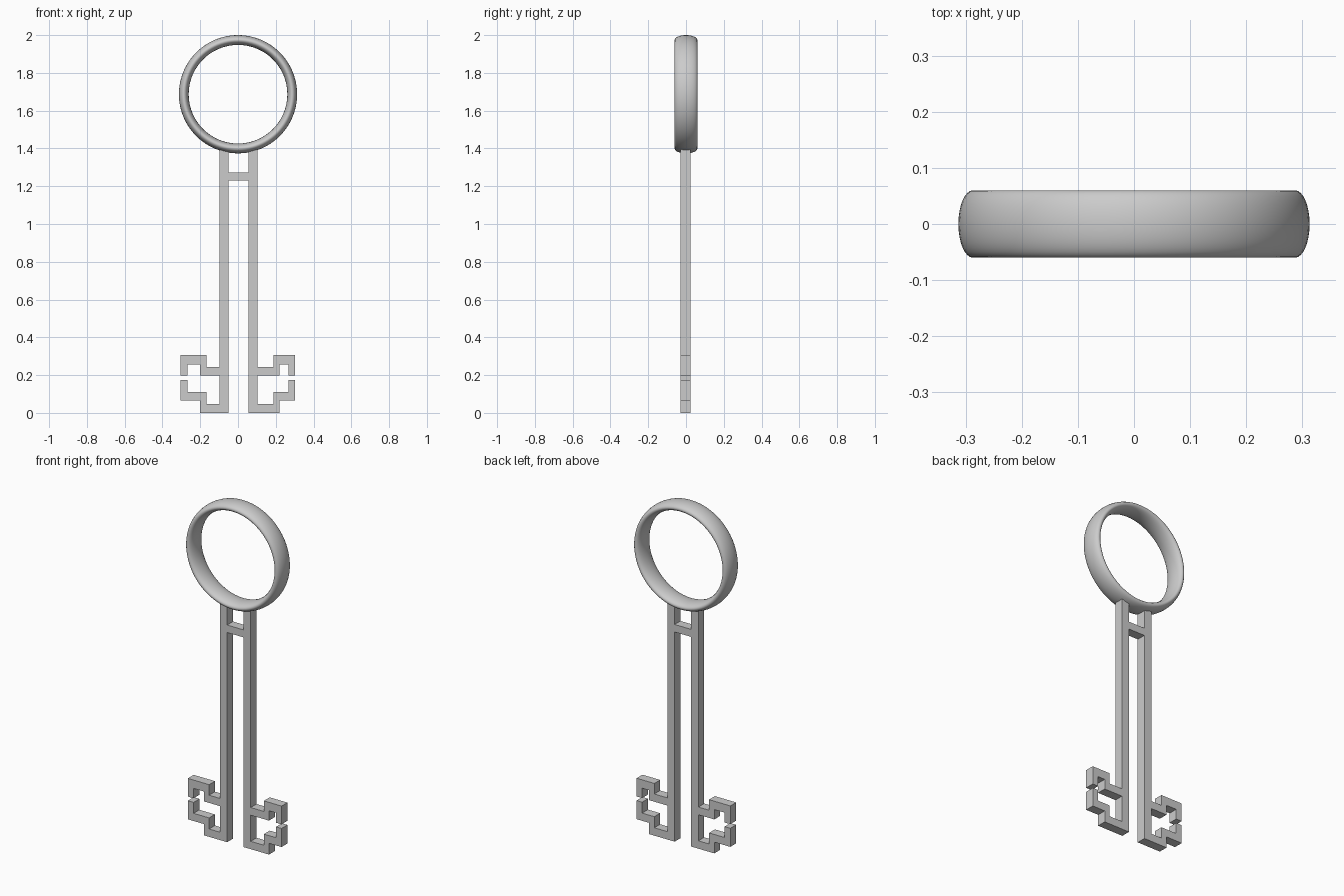
import bpy, bmesh, math

if "Cube" in bpy.data.objects:
    bpy.data.objects.remove(bpy.data.objects["Cube"])

Y0, Y1 = -0.029, 0.025   # front and back of the flat key parts


def plate(name, outline):
    """Extrude an (x, z) outline from Y0 to Y1."""
    bm = bmesh.new()
    face = bm.faces.new([bm.verts.new((x, Y0, z)) for x, z in outline])
    ext = bmesh.ops.extrude_face_region(bm, geom=[face])
    moved = [v for v in ext["geom"] if isinstance(v, bmesh.types.BMVert)]
    bmesh.ops.translate(bm, verts=moved, vec=(0, Y1 - Y0, 0))
    bmesh.ops.recalc_face_normals(bm, faces=bm.faces)
    me = bpy.data.meshes.new(name)
    bm.to_mesh(me)
    bm.free()
    ob = bpy.data.objects.new(name, me)
    bpy.context.collection.objects.link(ob)
    return ob


def shaft_with_bit(name, side, inner, outer, near, far, tip_in, tip_out):
    """One shaft with its stepped hook bit; distances are measured from x = 0."""
    pts = [
        (inner, 0), (far, 0), (far, 0.066), (tip_out, 0.066), (tip_out, 0.175),
        (tip_in, 0.175), (tip_in, 0.111), (near, 0.111), (near, 0.046), (outer, 0.046),
        # upper hook
        (outer, 0.199), (far, 0.199), (far, 0.257), (tip_in, 0.257), (tip_in, 0.199),
        (tip_out, 0.199), (tip_out, 0.306), (near, 0.306), (near, 0.244), (outer, 0.244),
        # shaft top, tucked into the ring
        (outer, 1.395), (inner, 1.395),
    ]
    return plate(name, [(side * x, z) for x, z in pts])


# Twin shafts with bits
shaft_with_bit("left_shaft", -1, 0.05, 0.098, 0.167, 0.201, 0.268, 0.305)
shaft_with_bit("right_shaft", 1, 0.056, 0.103, 0.188, 0.221, 0.267, 0.303)

# Crossbar between the shafts
plate("crossbar", [(-0.05, 1.229), (0.056, 1.229), (0.056, 1.273), (-0.05, 1.273)])

# Ring handle: torus with an oval section, wider front to back
bpy.ops.mesh.primitive_torus_add(major_radius=0.287, minor_radius=0.026,
                                 major_segments=96, minor_segments=32,
                                 location=(0, 0, 1.687), rotation=(math.pi / 2, 0, 0))
ring = bpy.context.object
ring.name = "ring_handle"
ring.scale = (1, 1, 0.06 / 0.026)
bpy.ops.object.transform_apply(location=False, rotation=True, scale=True)
bpy.ops.object.shade_smooth()
